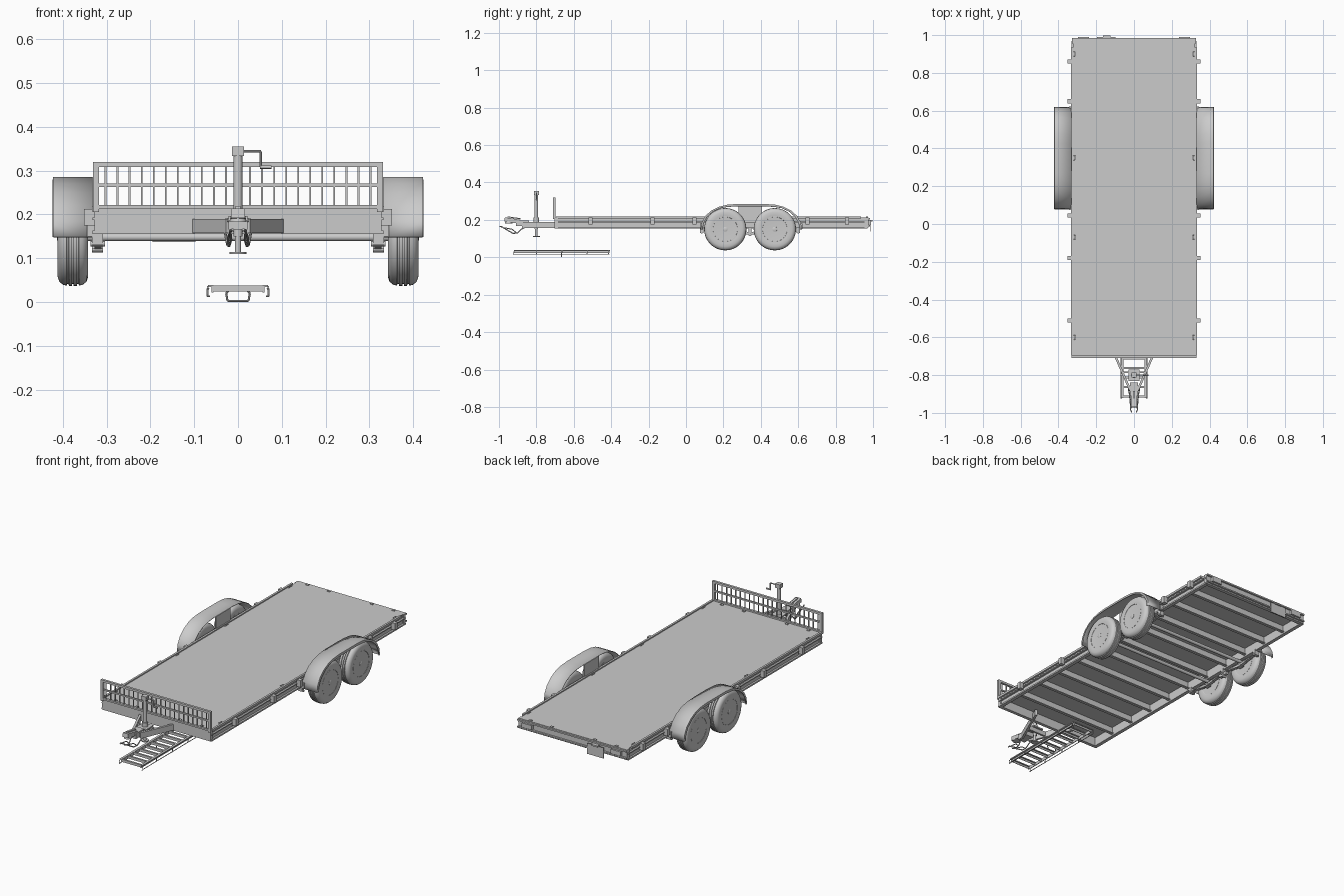
import bpy, bmesh, math
from mathutils import Vector, Matrix


def make(name, bm):
    bmesh.ops.recalc_face_normals(bm, faces=bm.faces)
    me = bpy.data.meshes.new(name)
    bm.to_mesh(me)
    bm.free()
    ob = bpy.data.objects.new(name, me)
    bpy.context.collection.objects.link(ob)
    return ob


def box(bm, x0, x1, y0, y1, z0, z1):
    m = Matrix.Translation(((x0 + x1) / 2, (y0 + y1) / 2, (z0 + z1) / 2))
    bmesh.ops.create_cube(bm, size=1, matrix=m @ Matrix.Diagonal((x1 - x0, y1 - y0, z1 - z0, 1)))


def rod(bm, a, b, r, n=12, r2=None):
    a, b = Vector(a), Vector(b)
    d = b - a
    m = Matrix.Translation((a + b) / 2) @ d.to_track_quat('Z', 'Y').to_matrix().to_4x4()
    bmesh.ops.create_cone(bm, cap_ends=True, segments=n, radius1=r, radius2=r if r2 is None else r2,
                          depth=d.length, matrix=m)


def beam(bm, a, b, w, h):
    a, b = Vector(a), Vector(b)
    d = b - a
    m = Matrix.Translation((a + b) / 2) @ d.to_track_quat('Y', 'Z').to_matrix().to_4x4()
    bmesh.ops.create_cube(bm, size=1, matrix=m @ Matrix.Diagonal((w, d.length, h, 1)))


def path(bm, pts, r, n=8):
    for a, b in zip(pts, pts[1:]):
        rod(bm, a, b, r, n)


def lathe_x(bm, prof, c, s, n=48):
    rings = []
    for dx, r in prof:
        rings.append([bm.verts.new((c[0] + s * dx, c[1] + r * math.cos(t * math.tau / n),
                                    c[2] + r * math.sin(t * math.tau / n))) for t in range(n)])
    for A, B in zip(rings, rings[1:]):
        for i in range(n):
            bm.faces.new((A[i], A[(i + 1) % n], B[(i + 1) % n], B[i]))
    bm.faces.new(rings[0])
    bm.faces.new(rings[-1])


# deck
bm = bmesh.new()
box(bm, -.323, .323, -.69, .965, .203, .213)
make("deck", bm)

# side channels, front and rear beams
bm = bmesh.new()
for s in (-1, 1):
    x = lambda a, b: sorted((s * a, s * b))
    box(bm, *x(.312, .322), -.695, .965, .158, .208)
    box(bm, *x(.312, .332), -.70, .97, .155, .163)
    box(bm, *x(.312, .332), -.70, .97, .187, .193)
    box(bm, *x(.322, .333), -.695, .935, .207, .219)
box(bm, -.328, .328, -.703, -.685, .155, .213)
box(bm, -.328, .328, .955, .975, .158, .213)
box(bm, -.328, .328, .96, .985, .203, .211)
box(bm, -.328, .328, .96, .985, .165, .172)
make("frame", bm)

# underside cross members
bm = bmesh.new()
for i in range(10):
    y = -.55 + i * .153
    box(bm, -.313, .313, y - .003, y + .003, .165, .204)
    box(bm, -.313, .313, y - .003, y + .012, .163, .168)
make("cross_members", bm)

# stake pockets
bm = bmesh.new()
for s in (-1, 1):
    for y in (-.51, -.18, .045, .65, .86):
        x0, x1 = sorted((s * .328, s * .352))
        box(bm, x0, x1, y - .011, y + .011, .175, .212)
make("stake_pockets", bm)

# tie-down rings on the deck edge
bm = bmesh.new()
for s in (-1, 1):
    for y in (-.6, -.07, .35, .9):
        path(bm, [(s * .318, y - .012, .212), (s * .312, y - .01, .217), (s * .312, y + .01, .217),
                  (s * .318, y + .012, .212)], .002, 6)
    for y in (-.683, .968):
        box(bm, s * .13 - .008, s * .13 + .008, y - .006, y + .006, .21, .217)
        box(bm, s * .26 - .008, s * .26 + .008, y - .006, y + .006, .21, .217)
make("tie_down_rings", bm)

# front guard rail
bm = bmesh.new()
for s in (-1, 1):
    x0, x1 = sorted((s * .317, s * .331))
    box(bm, x0, x1, -.71, -.697, .205, .32)
box(bm, -.331, .331, -.71, -.697, .308, .32)
box(bm, -.32, .32, -.707, -.699, .262, .27)
box(bm, -.32, .32, -.71, -.697, .212, .221)
for i in range(-11, 12):
    box(bm, i * .0275 - .002, i * .0275 + .002, -.706, -.701, .218, .31)
make("front_rail", bm)

# fenders
prof = [(.077, .148), (.083, .185), (.102, .22), (.135, .25), (.175, .27), (.22, .281), (.27, .285)]
prof += [(.697 - y, z) for y, z in reversed(prof)]
for s, side in ((-1, "left"), (1, "right")):
    bm = bmesh.new()
    rows = []
    for y, z in prof:
        d = Vector((.348 - y, .15 - z)).normalized() * .012
        if .2 < y < .5:
            d = Vector((0, -.012))
        rows.append([bm.verts.new(p) for p in ((s * .332, y, z), (s * .422, y, z),
                                               (s * .424, y + d.x, z + d.y))])
    for A, B in zip(rows, rows[1:]):
        for k in range(2):
            bm.faces.new((A[k], A[k + 1], B[k + 1], B[k]))
    ob = make(side + "_fender", bm)
    m = ob.modifiers.new("thickness", 'SOLIDIFY')
    m.thickness = .003
    bm = bmesh.new()
    x0, x1 = sorted((s * .329, s * .334))
    box(bm, x0, x1, .28, .405, .19, .284)
    for y in (.08, .617):
        x0, x1 = sorted((s * .322, s * .345))
        box(bm, x0, x1, y - .006, y + .006, .15, .18)
    make(side + "_fender_bracket", bm)

# wheels
tire = [(-.033, .066), (-.034, .075), (-.035, .092), (-.031, .104), (-.022, .111), (-.014, .1125),
        (-.013, .109), (-.010, .109), (-.009, .113), (-.002, .113), (-.0015, .109), (.0015, .109),
        (.002, .113), (.009, .113), (.010, .109), (.013, .109), (.014, .1125), (.022, .111),
        (.031, .104), (.035, .092), (.034, .075), (.033, .066)]
rim = [(-.02, .02), (-.02, .05), (-.032, .062), (-.034, .070), (.034, .070), (.034, .066), (.026, .062),
       (.020, .056), (.024, .050), (.026, .030), (.022, .026), (.022, .014), (.034, .013), (.036, .009)]
for s, side in ((-1, "left"), (1, "right")):
    for y, pos in ((.21, "front"), (.475, "rear")):
        c = (s * .377, y, .15)
        bm = bmesh.new()
        lathe_x(bm, tire, c, s)
        make(f"{side}_{pos}_tire", bm)
        bm = bmesh.new()
        lathe_x(bm, rim, c, s)
        for k in range(5):
            a = k * math.tau / 5
            p = (y + .021 * math.cos(a), .15 + .021 * math.sin(a))
            rod(bm, (s * .395, *p), (s * .404, *p), .003, 6)
        for k in range(10):
            a = (k + .5) * math.tau / 10
            p = (y + .041 * math.cos(a), .15 + .041 * math.sin(a))
            rod(bm, (s * .398, *p), (s * .404, *p), .005, 10)
        make(f"{side}_{pos}_rim", bm)

# axles, leaf springs and hangers
bm = bmesh.new()
for y in (.21, .475):
    rod(bm, (-.36, y, .148), (.36, y, .148), .009, 16)
make("axles", bm)
bm = bmesh.new()
for s in (-1, 1):
    x0, x1 = sorted((s * .308, s * .333))
    for y in (.085, .3425, .60):
        box(bm, x0, x1, y - .009, y + .009, .13, .16)
        rod(bm, (x0 - .004, y, .133), (x1 + .004, y, .133), .006)
    beam(bm, (s * .32, .315, .128), (s * .32, .37, .128), .016, .014)
    rod(bm, (x0, .3425, .122), (x1, .3425, .122), .009)
    for y in (.21, .475):
        for k, l in enumerate((.115, .08, .05)):
            z = .137 - k * .005
            for e in (-1, 1):
                beam(bm, (s * .32, y, z - .006), (s * .32, y + e * l, z), .016, .004)
        box(bm, x0, x1, y - .015, y + .015, .116, .122)
make("suspension", bm)

# drawbar
bm = bmesh.new()
for s in (-1, 1):
    beam(bm, (s * .022, -.875, .173), (s * .125, -.64, .173), .012, .032)
box(bm, -.055, .055, -.79, -.78, .16, .186)
box(bm, -.03, .03, -.83, -.77, .183, .19)
make("drawbar", bm)

# coupler
bm = bmesh.new()
box(bm, -.022, .022, -.91, -.84, .166, .196)
beam(bm, (0, -.97, .203), (0, -.89, .19), .032, .022)
rod(bm, (0, -.948, .182), (0, -.948, .207), .02, 20, .014)
beam(bm, (0, -.955, .216), (0, -.885, .206), .012, .006)
rod(bm, (-.024, -.88, .187), (.024, -.88, .187), .005)
make("coupler", bm)

# safety hooks
bm = bmesh.new()
for s in (-1, 1):
    path(bm, [(s * .03, -.85, .165), (s * .028, -.88, .15), (s * .024, -.90, .13), (s * .02, -.925, .128),
              (s * .016, -.95, .142), (s * .018, -.985, .163), (s * .012, -.997, .165)], .003)
    path(bm, [(s * .024, -.905, .13), (s * .022, -.93, .15), (s * .018, -.97, .158)], .0025)
make("safety_hooks", bm)

# jack with crank
bm = bmesh.new()
rod(bm, (0, -.80, .15), (0, -.80, .335), .010, 20)
rod(bm, (0, -.80, .112), (0, -.80, .16), .007, 16)
rod(bm, (0, -.80, .109), (0, -.80, .114), .019, 20)
rod(bm, (0, -.80, .185), (0, -.80, .212), .015, 20)
box(bm, -.014, .014, -.813, -.787, .333, .355)
path(bm, [(.01, -.80, .344), (.052, -.80, .344), (.052, -.80, .308)], .003)
rod(bm, (.05, -.80, .308), (.076, -.80, .308), .004)
make("jack", bm)

# loading ramp stored below the drawbar
bm = bmesh.new()
for s in (-1, 1):
    x0, x1 = sorted((s * .056, s * .069))
    box(bm, x0, x1, -.92, -.41, .034, .039)
    x0, x1 = sorted((s * .056, s * .060))
    box(bm, x0, x1, -.92, -.41, .022, .039)
    path(bm, [(s * .066, -.92, .03), (s * .071, -.922, .03), (s * .071, -.922, .013), (s * .064, -.922, .013)], .0015, 6)
    rod(bm, (s * .069, -.92, .016), (s * .069, -.41, .016), .002, 6)
    for y in (-.80, -.665, -.53, -.415):
        beam(bm, (s * .069, y, .014), (s * .069, y + .003, .036), .003, .004)
for i in range(11):
    y = -.918 + i * .0502
    box(bm, -.06, .06, y, y + .01, .034, .038)
    box(bm, -.06, .06, y, y + .003, .024, .038)
path(bm, [(-.02, -.665, .028), (-.027, -.665, .02), (-.024, -.665, .0025), (.024, -.665, .0025),
          (.027, -.665, .02), (.02, -.665, .028)], .0025)
make("ramp", bm)

# tail lights and rear plate
bm = bmesh.new()
for s in (-1, 1):
    box(bm, s * .267 - .03, s * .267 + .03, .975, .99, .176, .2)
make("tail_lights", bm)
bm = bmesh.new()
box(bm, -.195, -.097, .986, .99, .137, .195)
box(bm, -.165, -.125, .975, .998, .192, .2)
make("rear_plate", bm)

# smooth shading with sharp edges kept
for ob in bpy.data.objects:
    ob.select_set(True)
bpy.context.view_layer.objects.active = bpy.data.objects["deck"]
bpy.ops.object.shade_smooth_by_angle(angle=math.radians(35))
